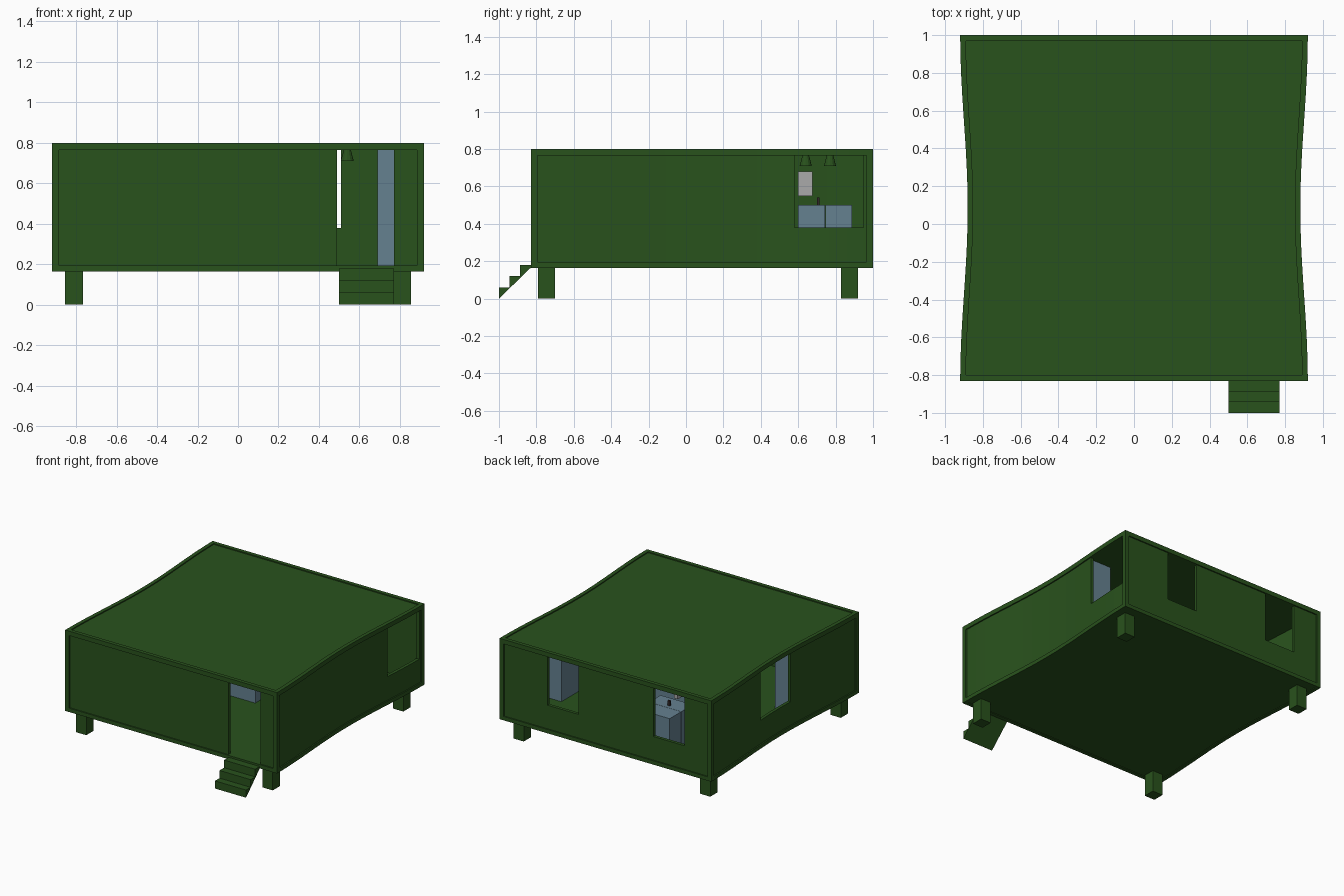
import bpy, bmesh, math

if "Cube" in bpy.data.objects:
    bpy.data.objects.remove(bpy.data.objects["Cube"])

def material(name, rgb):
    m = bpy.data.materials.new(name)
    m.diffuse_color = (*rgb, 1)
    m.use_nodes = True
    m.node_tree.nodes["Principled BSDF"].inputs["Base Color"].default_value = m.diffuse_color
    return m

GREEN = material("green", (0.022, 0.085, 0.012))
BLUE = material("blue_grey", (0.13, 0.22, 0.28))
GREY = material("pale_grey", (0.4, 0.4, 0.4))
DARK = material("dark", (0.03, 0.02, 0.02))

def finish(name, bm, mat):
    bmesh.ops.recalc_face_normals(bm, faces=bm.faces)
    me = bpy.data.meshes.new(name)
    bm.to_mesh(me)
    bm.free()
    me.materials.append(mat)
    ob = bpy.data.objects.new(name, me)
    bpy.context.collection.objects.link(ob)
    return ob

def pinch(y):
    # the long sides curve inwards around the middle
    u = (y - 0.085) / 0.915
    return 1 - 0.043 * math.cos(math.pi / 2 * max(-1, min(1, u))) ** 2

def box(name, x, y, z, mat=GREEN, shell=False):
    bm = bmesh.new()
    n = max(1, round((y[1] - y[0]) / 0.1)) if shell else 1
    rings = []
    for i in range(n + 1):
        yy = y[0] + (y[1] - y[0]) * i / n
        k = pinch(yy) if shell else 1
        rings.append([bm.verts.new((a * k, yy, b)) for a, b in
                      ((x[0], z[0]), (x[1], z[0]), (x[1], z[1]), (x[0], z[1]))])
    for a, b in zip(rings, rings[1:]):
        for j in range(4):
            bm.faces.new((a[j], a[(j + 1) % 4], b[(j + 1) % 4], b[j]))
    bm.faces.new(rings[0])
    bm.faces.new(rings[-1])
    return finish(name, bm, mat)

W, Y0, Y1 = 0.92, -0.83, 1.0
ZF, ZC = 0.195, 0.765
P, R, T, SILL = 0.035, 0.01, 0.025, 0.38

# floor and roof panels with edge beams
box("floor_panel", (-W + R, W - R), (Y0 + R, Y1 - R), (0.17, ZF), shell=True)
box("roof_panel", (-W + R, W - R), (Y0 + R, Y1 - R), (ZC, 0.792), shell=True)
for lab, z in (("floor", (0.165, ZF)), ("roof", (ZC, 0.80))):
    box(lab + "_front_beam", (-W, W), (Y0, Y0 + 0.03), z, shell=True)
    box(lab + "_back_beam", (-W, W), (Y1 - 0.03, Y1), z, shell=True)
    for s in (-1, 1):
        box(lab + "_side_beam", sorted((s * W, s * (W - 0.03))),
            (Y0 + 0.03, Y1 - 0.03), z, shell=True)

# corner posts and legs
for s in (-1, 1):
    for y in (Y0, Y1 - P):
        box("corner_post", sorted((s * W, s * (W - P))), (y, y + P), (ZF, ZC))
    for y in (-0.79, 0.83):
        box("leg", sorted((s * 0.855, s * 0.765)), (y, y + 0.09), (0, 0.17))

# walls: each is split around its openings (start, end, sill height)
def wall(name, start, end, openings, place):
    at = start
    for a, b, sill in openings:
        place(name, (at, a), (ZF, ZC))
        if sill > ZF:
            place(name + "_sill", (a, b), (ZF, sill))
        at = b
    place(name, (at, end), (ZF, ZC))

def along_x(y):
    return lambda n, span, z: box(n, span, y, z)

def along_y(x):
    return lambda n, span, z: box(n, x, span, z, shell=True)

wall("front_wall", -W + P, W - P, [(0.49, 0.77, ZF)],
     along_x((Y0 + R, Y0 + R + T)))
wall("back_wall", -W + P, W - P, [(-0.68, -0.41, SILL), (0.24, 0.51, SILL)],
     along_x((Y1 - R - T, Y1 - R)))
wall("right_wall", Y0 + P, Y1 - P, [(0.58, 0.95, SILL)],
     along_y((W - R - T, W - R)))
wall("left_wall", Y0 + P, Y1 - P, [(-0.05, 0.33, SILL)],
     along_y((-W + R, -W + R + T)))

# entry stairs, saw-tooth profile with sloping underside
steps = [(-1.0, 0.0)]
for i in range(3):
    y, z = -1.0 + 0.0567 * i, 0.06 * (i + 1)
    steps += [(y, z), (y + 0.0567, z)]
steps.append((-0.83, 0.165))
bm = bmesh.new()
f = bm.faces.new([bm.verts.new((0.50, y, z)) for y, z in steps])
r = bmesh.ops.extrude_face_region(bm, geom=[f])
bmesh.ops.translate(bm, vec=(0.27, 0, 0),
                    verts=[v for v in r["geom"] if isinstance(v, bmesh.types.BMVert)])
finish("stairs", bm, GREEN)

# furniture seen through the openings
box("tall_cabinet", (0.69, 0.85), (0.22, 0.56), (ZF, ZC), BLUE)
box("wardrobe", (-0.84, -0.62), (-0.55, -0.22), (ZF, ZC), BLUE)
box("island", (-0.15, 0.15), (0.0, 0.2), (ZF, 0.48), BLUE)
for y in (0.60, 0.745):
    box("counter_unit", (-0.48, -0.2), (y, y + 0.143), (ZF, 0.50), BLUE)
box("wall_mirror", (-0.40, -0.37), (0.60, 0.675), (0.55, 0.68), GREY)
box("tap", (-0.36, -0.34), (0.70, 0.715), (0.50, 0.54), DARK)

# hanging lamps
for y in (0.64, 0.77):
    bm = bmesh.new()
    bmesh.ops.create_cone(bm, cap_ends=True, segments=12,
                          radius1=0.032, radius2=0.018, depth=0.055)
    bmesh.ops.translate(bm, vec=(0.54, y, 0.7375), verts=bm.verts)
    finish("lamp", bm, GREEN)
